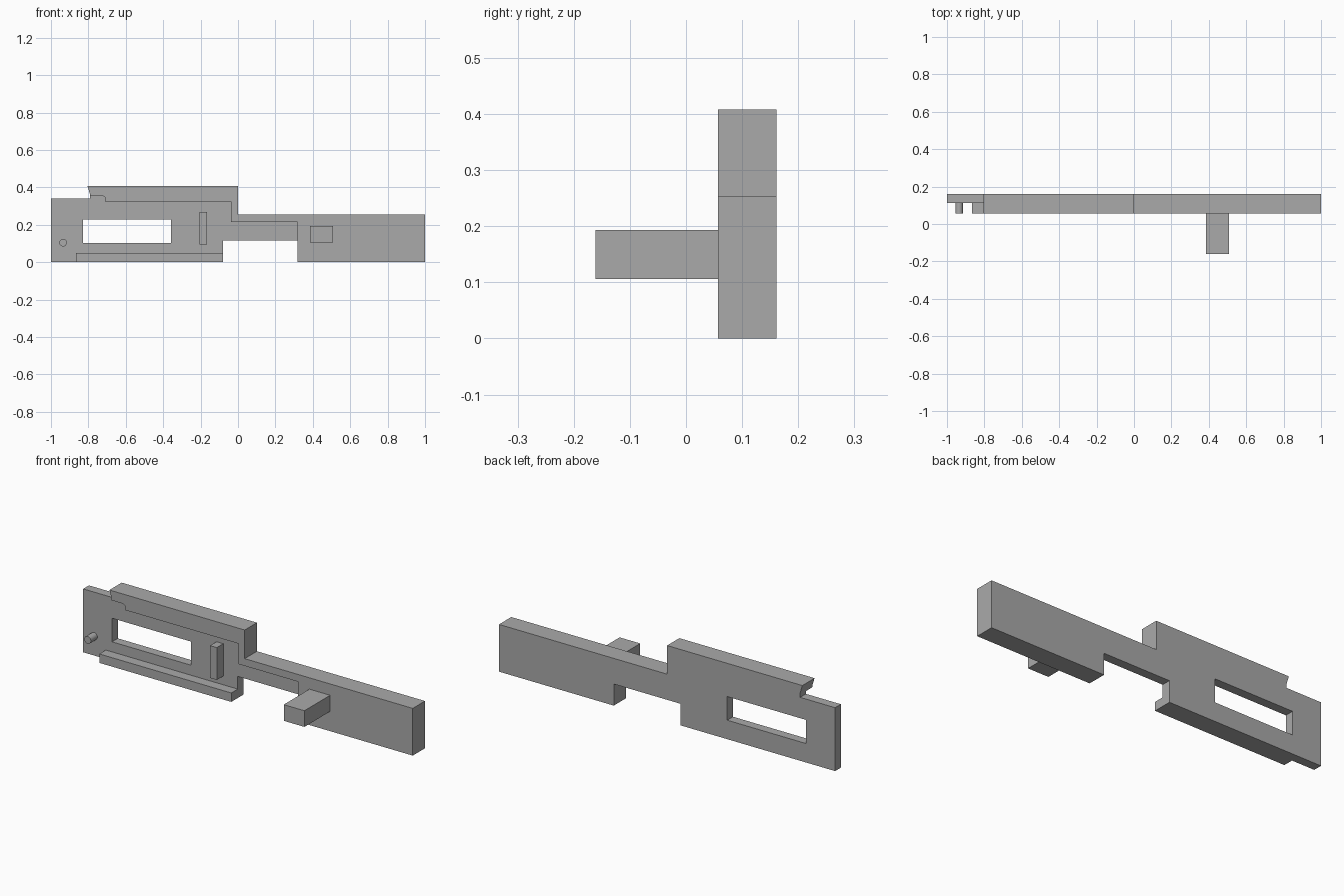
import bpy
import bmesh
from mathutils import Vector, Matrix

if "Cube" in bpy.data.objects:
    bpy.data.objects.remove(bpy.data.objects["Cube"], do_unlink=True)

FRONT, FLOOR, BACK = 0.057, 0.112, 0.161   # depths: raised face, recessed face, rear face

grey = bpy.data.materials.new("plain grey")
grey.use_nodes = True
colour = (0.4, 0.4, 0.4, 1)
grey.diffuse_color = colour
grey.node_tree.nodes["Principled BSDF"].inputs["Base Color"].default_value = colour


def finish(name, bm):
    bmesh.ops.recalc_face_normals(bm, faces=bm.faces)
    mesh = bpy.data.meshes.new(name)
    bm.to_mesh(mesh)
    bm.free()
    mesh.materials.append(grey)
    obj = bpy.data.objects.new(name, mesh)
    bpy.context.collection.objects.link(obj)
    return obj


def slab(name, outline, y0, y1):
    """Extrude an (x, z) outline from y0 to y1."""
    bm = bmesh.new()
    face = bm.faces.new([bm.verts.new((x, y0, z)) for x, z in outline])
    out = bmesh.ops.extrude_face_region(bm, geom=[face])
    moved = [v for v in out["geom"] if isinstance(v, bmesh.types.BMVert)]
    bmesh.ops.translate(bm, verts=moved, vec=(0, y1 - y0, 0))
    return finish(name, bm)


def box(name, x0, x1, z0, z1, y0, y1):
    return slab(name, [(x0, z0), (x1, z0), (x1, z1), (x0, z1)], y0, y1)


def cut(target, cutter):
    cutter.hide_render = True
    mod = target.modifiers.new("cut", "BOOLEAN")
    mod.operation, mod.solver, mod.object = "DIFFERENCE", "EXACT", cutter
    bpy.context.view_layer.objects.active = target
    bpy.ops.object.modifier_apply(modifier=mod.name)
    bpy.data.objects.remove(cutter, do_unlink=True)


# Main body silhouette
body = slab("body_plate", [
    (-1, 0), (-0.08, 0), (-0.08, 0.116), (0.317, 0.116), (0.317, 0), (1, 0),
    (1, 0.254), (0, 0.254), (0, 0.408), (-0.805, 0.408), (-0.792, 0.365),
    (-0.792, 0.341), (-1, 0.341)], FRONT, BACK)

# Recess in the front, leaving the upper rim and the bottom ledge raised
cut(body, slab("recess_cutter", [
    (-1.1, -0.1), (-0.865, -0.1), (-0.865, 0.048), (-0.05, 0.048), (-0.05, 0.1),
    (0.3, 0.1), (0.317, 0.116), (0.317, 0.215), (-0.037, 0.215), (-0.037, 0.325),
    (-0.71, 0.325), (-0.71, 0.347), (-0.725, 0.356), (-1.1, 0.356)],
    FRONT - 0.1, FLOOR))

# Window right through the recessed plate
cut(body, box("window_cutter", -0.828, -0.358, 0.102, 0.229, -0.1, 0.3))

# Raised details on the front
box("upright_rib", -0.206, -0.166, 0.095, 0.269, FRONT, FLOOR)
box("handle_block", 0.385, 0.508, 0.106, 0.193, -0.161, FRONT)

# Round pin
bm = bmesh.new()
place = Matrix.Translation(Vector((-0.935, (FRONT + FLOOR) / 2, 0.104))) @ Matrix.Rotation(1.5707963, 4, "X")
bmesh.ops.create_cone(bm, cap_ends=True, segments=24, radius1=0.02, radius2=0.02,
                      depth=FLOOR - FRONT, matrix=place)
pin = finish("round_pin", bm)
bpy.ops.object.select_all(action="DESELECT")
pin.select_set(True)
bpy.context.view_layer.objects.active = pin
bpy.ops.object.shade_smooth_by_angle()
